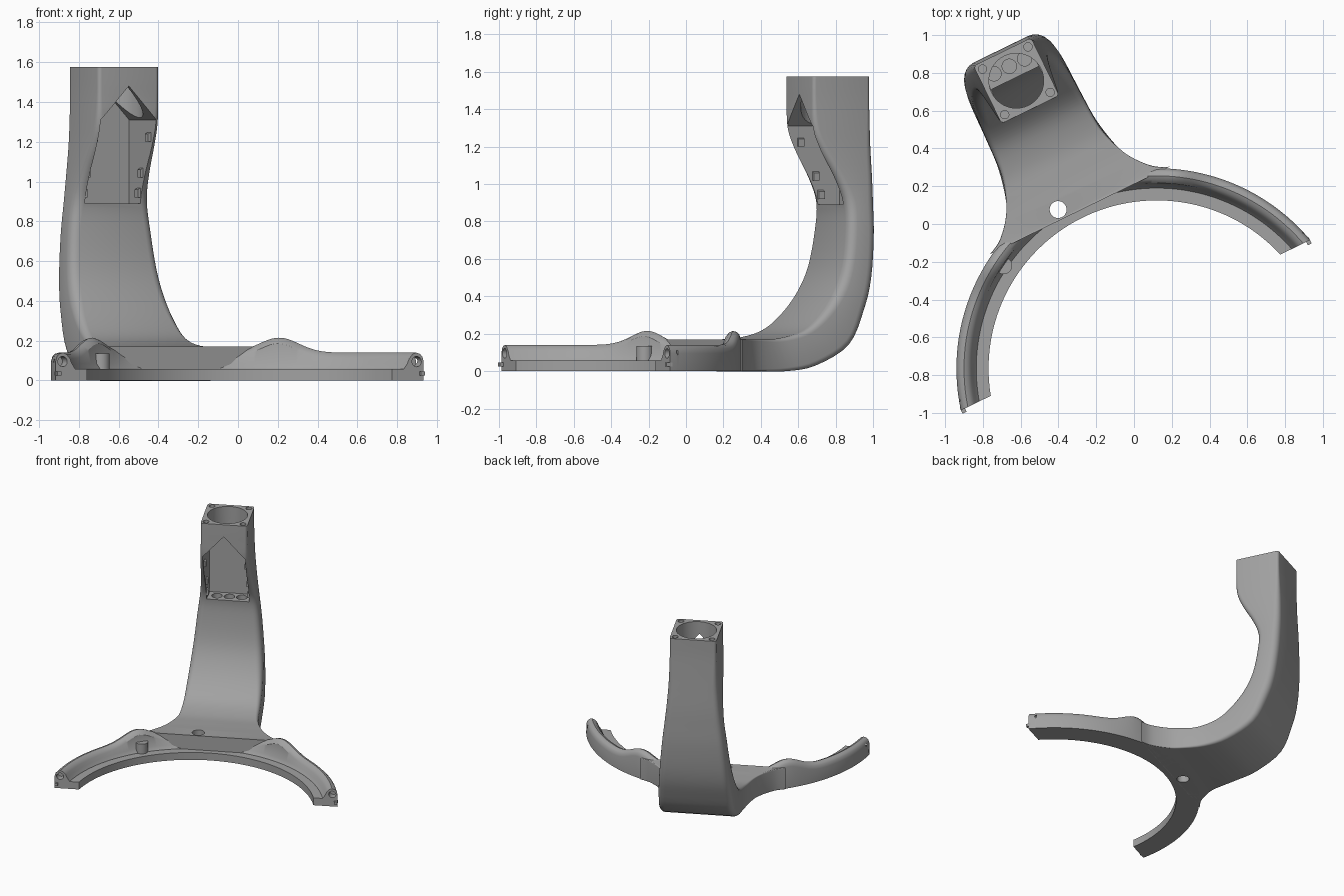
import bpy, bmesh
from math import sin, cos, acos, pi, radians, exp
from mathutils import Matrix, Vector

if "Cube" in bpy.data.objects:
    bpy.data.objects.remove(bpy.data.objects["Cube"])

grey = bpy.data.materials.new("stand_grey")
grey.use_nodes = True
COLOUR = (0.36, 0.36, 0.36, 1)
grey.diffuse_color = COLOUR
grey.node_tree.nodes["Principled BSDF"].inputs["Base Color"].default_value = COLOUR

# Local frame: origin at the leg circle's centre, x across, y towards the column
FRAME = Matrix.Translation((0.12, -0.765, 0)) @ Matrix.Rotation(radians(26), 4, "Z")
INNER, OUTER, END = 0.89, 1.06, 0.255


def make(name, bm):
    bmesh.ops.recalc_face_normals(bm, faces=bm.faces)
    mesh = bpy.data.meshes.new(name)
    bm.to_mesh(mesh)
    bm.free()
    mesh.materials.append(grey)
    obj = bpy.data.objects.new(name, mesh)
    obj.matrix_world = FRAME
    bpy.context.collection.objects.link(obj)
    return obj


def loft(name, rings):
    """Skin closed rings of points and cap both ends."""
    bm = bmesh.new()
    rows = [[bm.verts.new(p) for p in ring] for ring in rings]
    n = len(rows[0])
    for a, b in zip(rows, rows[1:]):
        for i in range(n):
            bm.faces.new((a[i], a[(i + 1) % n], b[(i + 1) % n], b[i]))
    bm.faces.new(rows[0])
    bm.faces.new(rows[-1])
    return make(name, bm)


def cylinder(name, x, y, z0, z1, r, sides=32):
    rings = [[(x + r * cos(2 * pi * i / sides), y + r * sin(2 * pi * i / sides), z)
              for i in range(sides)] for z in (z0, z1)]
    return loft(name, rings)


def prism(name, outline, y0, y1):
    return loft(name, [[(x, y, z) for x, z in outline] for y in (y0, y1)])


def cut(obj, cutter, keep=False):
    mod = obj.modifiers.new("cut", "BOOLEAN")
    mod.operation, mod.solver, mod.object = "DIFFERENCE", "EXACT", cutter
    bpy.context.view_layer.objects.active = obj
    bpy.ops.object.modifier_apply(modifier=mod.name)
    if not keep:
        bpy.data.objects.remove(cutter)


def smooth(obj):
    bpy.ops.object.select_all(action="DESELECT")
    obj.select_set(True)
    bpy.context.view_layer.objects.active = obj
    bpy.ops.object.shade_smooth_by_angle(angle=radians(32))


# Column and platform: front y, front z, back y, back z, half width, corner radius
SECTIONS = [
    (0.93, 0.17, 0.93, 0, 0.53, 0.008), (0.97, 0.17, 0.97, 0, 0.455, 0.008),
    (1.05, 0.17, 1.05, 0, 0.38, 0.008), (1.14, 0.17, 1.14, 0, 0.33, 0.01),
    (1.27, 0.175, 1.32, 0, 0.29, 0.02), (1.42, 0.215, 1.5, 0.03, 0.28, 0.03),
    (1.53, 0.3, 1.7, 0.14, 0.275, 0.04), (1.62, 0.42, 1.8, 0.33, 0.265, 0.05),
    (1.68, 0.56, 1.85, 0.5, 0.25, 0.05), (1.71, 0.75, 1.875, 0.72, 0.23, 0.05),
    (1.71, 0.9, 1.88, 0.9, 0.21, 0.05), (1.66, 1.03, 1.88, 1.03, 0.195, 0.045),
    (1.575, 1.18, 1.875, 1.18, 0.182, 0.04), (1.53, 1.3, 1.87, 1.3, 0.175, 0.03),
    (1.525, 1.45, 1.865, 1.45, 0.17, 0.02), (1.525, 1.575, 1.865, 1.575, 0.17, 0.02),
]


def spline(points, steps):
    pts = [Vector(p) for p in points]
    out = []
    for i in range(len(pts) - 1):
        a, b, c, d = (pts[max(0, min(len(pts) - 1, i + k))] for k in (-1, 0, 1, 2))
        for s in range(steps):
            t = s / steps
            out.append(b + (c - a) * (t / 2) + (2 * a - 5 * b + 4 * c - d) * (t * t / 2)
                       + (3 * b - a - 3 * c + d) * (t ** 3 / 2))
    return out + [pts[-1]]


def column_ring(section, arc=5):
    fy, fz, by, bz, w, r = section
    front, back = Vector((0, fy, fz)), Vector((0, by, bz))
    depth = (back - front).length
    axis = (back - front) / depth
    ring = []
    for q, (sx, deep) in enumerate(((1, 1), (-1, 1), (-1, 0), (1, 0))):
        for k in range(arc + 1):
            a = pi / 2 * (q + k / arc)
            x = sx * (w - r) + r * cos(a)
            ring.append(Vector((x, 0, 0)) + front
                        + axis * ((depth - r if deep else r) + r * sin(a)))
    return ring


column = loft("column", [column_ring(s) for s in spline(SECTIONS, 4)])

# Base ring: thin floor strip, its ends cut square to the column axis
N = 96
floor_rings = []
for i in range(N + 1):
    ring = []
    for r, z in ((INNER, 0), (INNER, 0.058), (OUTER - 0.005, 0.058), (OUTER - 0.005, 0)):
        a = acos(END / r) * (2 * i / N - 1)
        ring.append((r * sin(a), r * cos(a), z))
    floor_rings.append(ring)
base = loft("base_ring", floor_rings)

# Socket in the column head, front window, shelf holes and screw holes
HEAD_Y = 1.695
cut(column, cylinder("bore", 0, HEAD_Y, 1.2, 1.7, 0.145, 48))
HOUSE = [(-0.155, 0.89), (0.155, 0.89), (0.155, 1.31), (0, 1.48), (-0.155, 1.31)]
cut(column, prism("window", HOUSE, 1.4, 1.84))
for x in (-0.09, 0, 0.09):
    cut(column, cylinder("shelf_hole", x, 1.78, 0.8, 0.95, 0.038, 24))
for x in (-0.134, 0.134):
    for y in (-0.134, 0.134):
        cut(column, cylinder("screw_hole", x, HEAD_Y + y, 1.53, 1.7, 0.022, 20))

# Cable hole through the platform
cable = cylinder("cable_hole", -0.1, 0.985, -0.1, 0.4, 0.045, 24)
cut(column, cable, keep=True)
cut(base, cable)
smooth(column)
smooth(base)


# Raised outer wall of each leg, swelling near the platform
def wall_height(a):
    return 0.14 + 0.075 * exp(-((a - radians(31)) / radians(8)) ** 2)


for side, label in ((1, "left"), (-1, "right")):
    rings = []
    for i in range(65):
        t = i / 64
        h = wall_height(radians(13 + 63 * t))
        profile = [(0.955, 0), (0.955, 0.06), (0.972, 0.085), (0.982, h - 0.03),
                   (1.0, h - 0.008), (1.02, h), (1.04, h - 0.006),
                   (1.053, h - 0.02), (OUTER, h - 0.045), (OUTER, 0)]
        ring = []
        for r, z in profile:
            start = radians(13)
            a = start + (acos(END / r) - start) * t
            ring.append((side * r * sin(a), r * cos(a), z))
        rings.append(ring)
    wall = loft(label + "_leg_wall", rings)
    # Round socket in the leg's end face
    sides = 24
    socket = loft("socket", [[(side * 0.99 + 0.026 * cos(2 * pi * k / sides), y,
                               0.095 + 0.026 * sin(2 * pi * k / sides))
                              for k in range(sides)] for y in (0.2, 0.31)])
    cut(wall, socket)
    smooth(wall)
    # Locating tab on the tip
    tab = [(side * x, z) for x, z in ((1.005, 0.025), (1.028, 0.025), (1.028, 0.045), (1.005, 0.045))]
    prism(label + "_tip_tab", tab, 0.235, 0.27)
    # Clips along the window's edge
    for z, y in ((0.92, 1.71), (1.02, 1.68), (1.2, 1.59)):
        clip = [(side * x, z + dz) for x, dz in ((0.14, 0), (0.16, 0), (0.16, 0.05), (0.14, 0.04))]
        prism(label + "_window_clip", clip, y, y + 0.035)

# Support post on the right leg and small pin behind the left wall
smooth(cylinder("support_post", -0.489, 0.844, 0.05, 0.135, 0.045))
smooth(cylinder("wall_pin", 0.52, 0.90, 0.0, 0.16, 0.02, 20))
